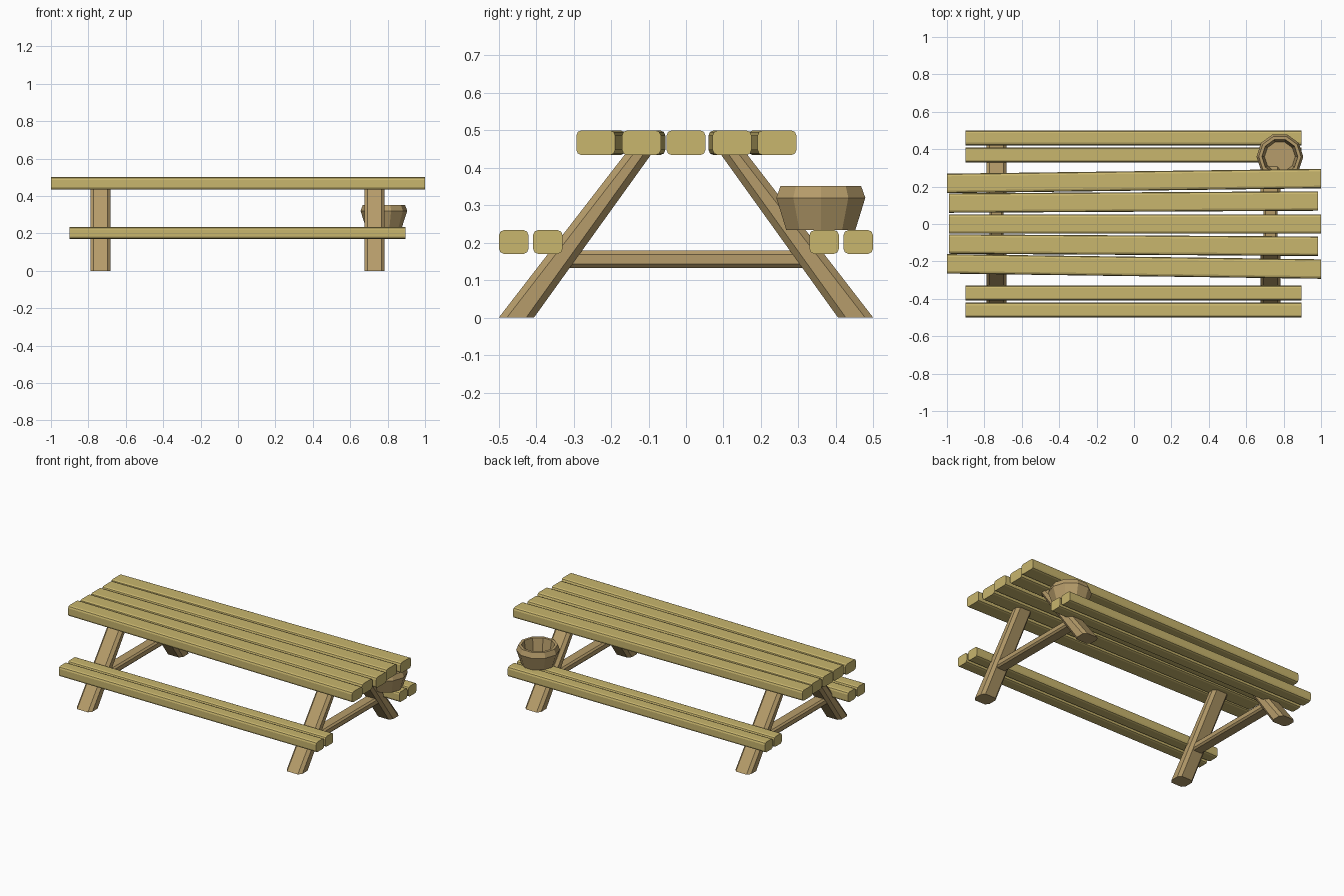
import bpy, bmesh, math
from mathutils import Vector

cube = bpy.data.objects.get("Cube")
if cube:
    bpy.data.objects.remove(cube, do_unlink=True)


def material(name, rgb):
    m = bpy.data.materials.new(name)
    m.use_nodes = True
    m.diffuse_color = (*rgb, 1)
    bsdf = m.node_tree.nodes["Principled BSDF"]
    bsdf.inputs["Base Color"].default_value = (*rgb, 1)
    bsdf.inputs["Roughness"].default_value = 0.8
    return m


PLANK = material("pale yellow wood", (0.58, 0.465, 0.155))
FRAME = material("brown wood", (0.47, 0.335, 0.145))


def finish(name, bm, mat):
    bmesh.ops.recalc_face_normals(bm, faces=bm.faces)
    mesh = bpy.data.meshes.new(name)
    bm.to_mesh(mesh)
    bm.free()
    mesh.materials.append(mat)
    obj = bpy.data.objects.new(name, mesh)
    bpy.context.collection.objects.link(obj)
    return obj


def beam(name, a, b, size_a, size_b, mat, bevel, segments):
    """Four-sided beam from a to b; sizes give the section's two axes at each end.
    Only the long edges are bevelled, so the sawn ends stay flat."""
    bm = bmesh.new()
    rings = []
    for centre, (u, v) in ((a, size_a), (b, size_b)):
        u, v = Vector(u) / 2, Vector(v) / 2
        rings.append([bm.verts.new(Vector(centre) + u * i + v * j)
                      for i, j in ((-1, -1), (1, -1), (1, 1), (-1, 1))])
    long_edges = []
    for i in range(4):
        j = (i + 1) % 4
        bm.faces.new((rings[0][i], rings[0][j], rings[1][j], rings[1][i]))
        long_edges.append(bm.edges.get((rings[0][i], rings[1][i])))
    for ring in rings:
        bm.faces.new(ring)
    bmesh.ops.bevel(bm, geom=long_edges, offset=bevel, segments=segments,
                    profile=0.5, affect='EDGES')
    return finish(name, bm, mat)


# Table top: five slightly splayed planks
top_planks = [
    (-1.0, 1.0, -0.213, -0.241),
    (-0.99, 0.985, -0.107, -0.119),
    (-0.99, 1.0, 0.0, 0.0),
    (-0.99, 0.985, 0.112, 0.123),
    (-1.0, 1.0, 0.217, 0.243),
]
section = ((0, 0.104, 0), (0, 0, 0.066))
for n, (x0, x1, y0, y1) in enumerate(top_planks, 1):
    beam(f"top_plank_{n}", (x0, y0, 0.467), (x1, y1, 0.467),
         section, section, PLANK, 0.014, 2)

# Benches: two planks on each side
section = ((0, 0.079, 0), (0, 0, 0.064))
for side, s in (("front", -1), ("back", 1)):
    for part, y in (("inner", 0.369), ("outer", 0.46)):
        beam(f"{side}_bench_{part}_plank", (-0.9, s * y, 0.202),
             (0.895, s * y, 0.202), section, section, PLANK, 0.014, 2)

# Trestles: slanted legs and a cross bar at each end
for end, x in (("right", -0.735), ("left", 0.73)):
    for side, s in (("front", -1), ("back", 1)):
        beam(f"{end}_{side}_leg", (x, s * 0.453, 0), (x, s * 0.125, 0.44),
             ((0.108, 0, 0), (0, 0.094, 0)), ((0.108, 0, 0), (0, 0.07, 0)),
             FRAME, 0.017, 1)
    section = ((0.075, 0, 0), (0, 0, 0.046))
    beam(f"{end}_cross_bar", (x, -0.325, 0.156), (x, 0.325, 0.156),
         section, section, FRAME, 0.01, 1)

# Ten-sided pot on the back bench, with a hollow inside
SIDES = 10
profile = [(0.097, 0.234), (0.125, 0.32), (0.113, 0.352),
           (0.096, 0.352), (0.082, 0.25)]
bm = bmesh.new()
rings = []
for r, z in profile:
    angles = [2 * math.pi * k / SIDES for k in range(SIDES)]
    rings.append([bm.verts.new((0.78 + r * math.cos(t), 0.36 + r * math.sin(t), z))
                  for t in angles])
for low, high in zip(rings, rings[1:]):
    for k in range(SIDES):
        j = (k + 1) % SIDES
        bm.faces.new((low[k], low[j], high[j], high[k]))
bm.faces.new(rings[0])
bm.faces.new(rings[-1])
finish("pot", bm, FRAME)
